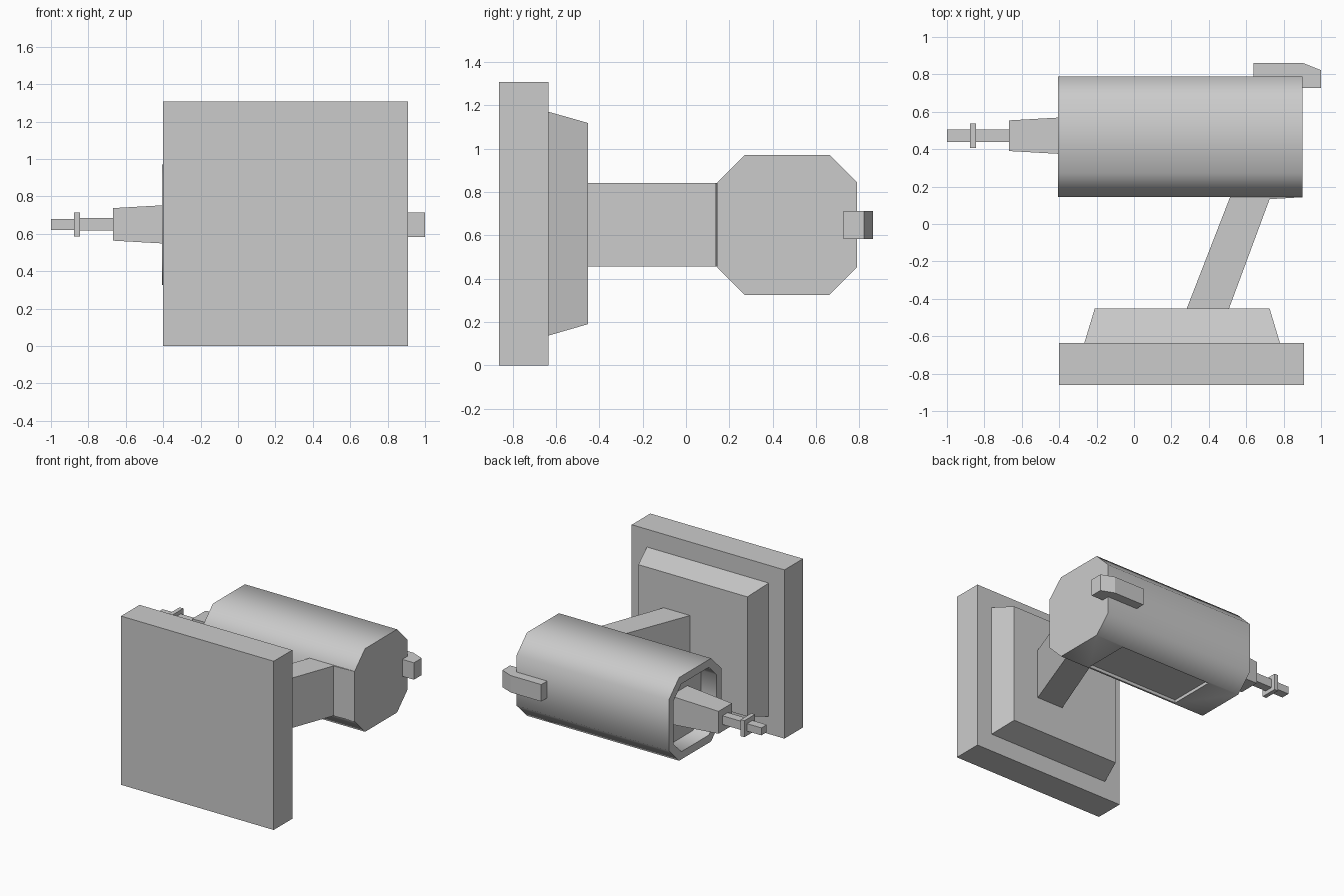
import bpy, bmesh, math

if "Cube" in bpy.data.objects:
    bpy.data.objects.remove(bpy.data.objects["Cube"])

def loft(name, rings, cap_ends=True):
    """Skin a sequence of equal-length point rings."""
    bm = bmesh.new()
    loops = [[bm.verts.new(p) for p in ring] for ring in rings]
    n = len(loops[0])
    for a, b in zip(loops, loops[1:]):
        for i in range(n):
            bm.faces.new((a[i], a[(i + 1) % n], b[(i + 1) % n], b[i]))
    if cap_ends:
        bm.faces.new(loops[0])
        bm.faces.new(loops[-1])
    bmesh.ops.recalc_face_normals(bm, faces=bm.faces)
    me = bpy.data.meshes.new(name)
    bm.to_mesh(me)
    bm.free()
    ob = bpy.data.objects.new(name, me)
    bpy.context.collection.objects.link(ob)
    return ob

def rect_y(y, x0, x1, z0, z1):
    return [(x0, y, z0), (x1, y, z0), (x1, y, z1), (x0, y, z1)]

def rect_x(x, hy, hz, cy=0.472, cz=0.65):
    return [(x, cy - hy, cz - hz), (x, cy + hy, cz - hz),
            (x, cy + hy, cz + hz), (x, cy - hy, cz + hz)]

def prism_z(name, profile, z0, z1):
    return loft(name, [[(x, y, z) for x, y in profile] for z in (z0, z1)])

def octagon(x, inset=0.0):
    h, c = 0.3225 - inset, 0.196 - inset * 0.45
    pts = [(-h, -c), (-c, -h), (c, -h), (h, -c), (h, c), (c, h), (-c, h), (-h, c)]
    return [(x, 0.467 + a, 0.648 + b) for a, b in pts]

# Stepped base
loft("base_plate", [rect_y(-0.862, -0.4, 0.91, 0, 1.308),
                    rect_y(-0.635, -0.4, 0.91, 0, 1.308)])
loft("base_step", [rect_y(-0.635, -0.265, 0.78, 0.137, 1.17),
                   rect_y(-0.452, -0.21, 0.725, 0.19, 1.118)])

# Slanted grip and its slight swelling where it meets the body
loft("grip", [rect_y(-0.452, 0.282, 0.508, 0.455, 0.842),
              rect_y(0.16, 0.52, 0.735, 0.455, 0.842)])
prism_z("grip_joint", [(0.5, 0.147), (0.73, 0.133), (0.9, 0.143), (0.9, 0.16), (0.5, 0.16)],
        0.455, 0.842)

# Octagonal body with an open hollow at the nozzle end
body = loft("body", [octagon(0.9), octagon(-0.405), octagon(-0.405, 0.06), octagon(-0.27, 0.06)])

# Shallow slot in the underside
cutter = loft("slot_cutter", [[(x, y, z) for x, y in
                               ((-0.14, 0.285), (0.65, 0.285), (0.65, 0.65), (-0.14, 0.65))]
                              for z in (0.2, 0.35)])
cutter.hide_render = True
mod = body.modifiers.new("slot", 'BOOLEAN')
mod.operation, mod.object, mod.solver = 'DIFFERENCE', cutter, 'EXACT'
bpy.context.view_layer.objects.active = body
body.select_set(True)
bpy.ops.object.modifier_apply(modifier="slot")
bpy.data.objects.remove(cutter)
bpy.ops.object.shade_smooth_by_angle(angle=math.radians(55))

# Nozzle, shaft and collar
loft("nozzle", [rect_x(-0.26, 0.105, 0.11), rect_x(-0.667, 0.082, 0.087)])
loft("shaft", [rect_x(-0.6, 0.033, 0.034), rect_x(-0.87, 0.033, 0.034)])
loft("shaft_tip", [rect_x(-0.86, 0.033, 0.029), rect_x(-1.0, 0.033, 0.029)])
loft("collar", [rect_x(-0.845, 0.065, 0.064), rect_x(-0.877, 0.065, 0.064)])

# Hooked latch on the far rear edge
prism_z("latch", [(0.638, 0.77), (0.638, 0.862), (0.9, 0.862), (1.0, 0.822),
                  (1.0, 0.727), (0.895, 0.727), (0.895, 0.77)], 0.582, 0.713)
